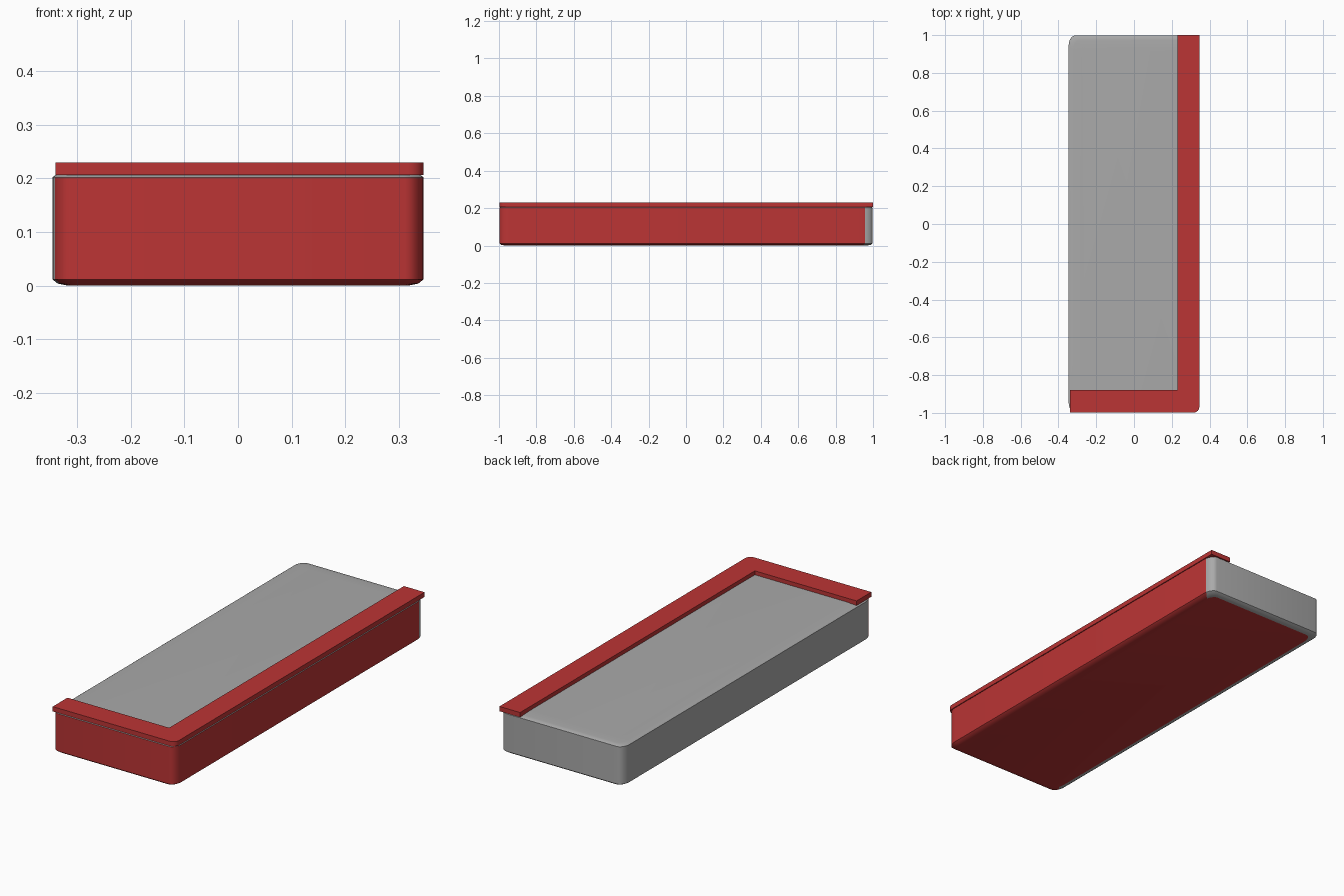
import bpy, bmesh, math
from mathutils import Vector

if "Cube" in bpy.data.objects:
    bpy.data.objects.remove(bpy.data.objects["Cube"])

red = bpy.data.materials.new("red")
red.diffuse_color = (0.5, 0.035, 0.035, 1)
red.use_nodes = True
red.node_tree.nodes["Principled BSDF"].inputs["Base Color"].default_value = red.diffuse_color
grey = bpy.data.materials.new("grey")
grey.diffuse_color = (0.4, 0.4, 0.4, 1)
grey.use_nodes = True
grey.node_tree.nodes["Principled BSDF"].inputs["Base Color"].default_value = grey.diffuse_color


def finish(bm, name, mats, smooth):
    bmesh.ops.recalc_face_normals(bm, faces=bm.faces)
    me = bpy.data.meshes.new(name)
    bm.to_mesh(me)
    bm.free()
    ob = bpy.data.objects.new(name, me)
    bpy.context.collection.objects.link(ob)
    for m in mats:
        me.materials.append(m)
    bpy.ops.object.select_all(action='DESELECT')
    bpy.context.view_layer.objects.active = ob
    ob.select_set(True)
    bpy.ops.object.shade_smooth_by_angle(angle=math.radians(smooth))
    return ob


def corner(cx, cy, rx, ry, start, steps=6):
    """Quarter-ellipse of points around (cx, cy)."""
    return [(cx + rx * math.cos(start + math.pi / 2 * i / steps),
             cy + ry * math.sin(start + math.pi / 2 * i / steps))
            for i in range(steps + 1)]


def rounded_rect(hx, hy, rx, ry):
    pts = []
    for k, (sx, sy) in enumerate([(1, 1), (-1, 1), (-1, -1), (1, -1)]):
        pts += corner(sx * (hx - rx), sy * (hy - ry), rx, ry, k * math.pi / 2)
    return pts


# Body: stacked rounded rectangles, softly pillowed on top, bevelled below
profile = [(0.03, 0.0), (0.01, 0.004), (0.0, 0.012), (0.0, 0.202),
           (0.006, 0.206), (0.025, 0.208), (0.07, 0.21)]
bm = bmesh.new()
rings = [[bm.verts.new((x, y, z)) for x, y in
          rounded_rect(0.346 - inset, 0.998 - inset, 0.035, 0.055)]
         for inset, z in profile]
bottom = bm.faces.new(rings[0])
top = bm.faces.new(rings[-1])
for lo, hi in zip(rings, rings[1:]):
    n = len(lo)
    for i in range(n):
        j = (i + 1) % n
        bm.faces.new((lo[i], lo[j], hi[j], hi[i]))
bmesh.ops.recalc_face_normals(bm, faces=bm.faces)
# Red on the front, right side and underside; grey elsewhere
for f in bm.faces:
    d = Vector((f.normal.x, f.normal.y))
    is_red = f is bottom
    if f not in (bottom, top) and d.length > 1e-6 and f.calc_center_median().z < 0.2:
        d.normalize()
        is_red = d.y < -0.3 or (d.x > 0.3 and d.y < 0.15)
    f.material_index = 0 if is_red else 1
finish(bm, "body", [red, grey], 40)

# L-shaped rim along the front and right top edges
outline = ([(0.23, 1.0), (0.23, -0.88), (-0.34, -0.88), (-0.34, -0.998)]
           + corner(0.346 - 0.03, -0.998 + 0.03, 0.03, 0.03, -math.pi / 2)
           + [(0.346, 1.0)])
bm = bmesh.new()
base = bm.faces.new([bm.verts.new((x, y, 0.206)) for x, y in outline])
ext = bmesh.ops.extrude_face_region(bm, geom=[base], use_keep_orig=True)
bmesh.ops.translate(bm, vec=(0, 0, 0.024),
                    verts=[v for v in ext["geom"] if isinstance(v, bmesh.types.BMVert)])
finish(bm, "rim", [red], 30)
